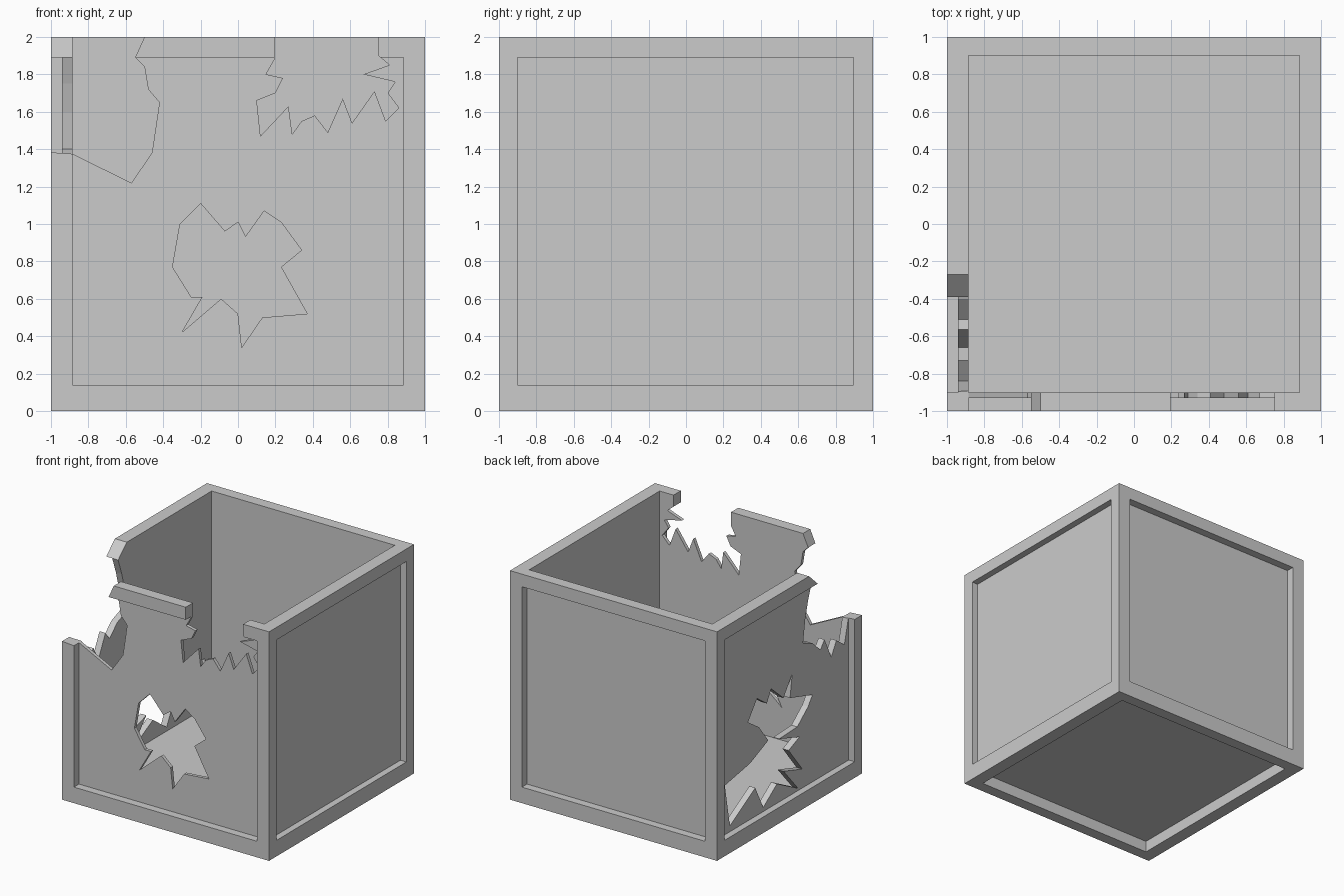
import bpy, bmesh

if "Cube" in bpy.data.objects:
    bpy.data.objects.remove(bpy.data.objects["Cube"])

cutters = []


def prism(name, outline, axis, lo, hi):
    """Extrude a 2D outline (other axis, z) along 'x' or 'y' from lo to hi."""
    bm = bmesh.new()
    place = (lambda u, z, d: (d, u, z)) if axis == 'x' else (lambda u, z, d: (u, d, z))
    face = bm.faces.new([bm.verts.new(place(u, z, lo)) for u, z in outline])
    ext = bmesh.ops.extrude_face_region(bm, geom=[face])['geom']
    for v in ext:
        if isinstance(v, bmesh.types.BMVert):
            v.co['xyz'.index(axis)] = hi
    bmesh.ops.recalc_face_normals(bm, faces=bm.faces)
    me = bpy.data.meshes.new(name)
    bm.to_mesh(me)
    bm.free()
    ob = bpy.data.objects.new(name, me)
    bpy.context.collection.objects.link(ob)
    return ob


def box(name, x0, x1, y0, y1, z0, z1):
    return prism(name, [(x0, z0), (x1, z0), (x1, z1), (x0, z1)], 'y', y0, y1)


IX, IY, Z0, Z1 = 0.885, 0.9, 0.14, 1.89

# Solid block that becomes the crate
crate = box("broken_crate", -1, 1, -1, 1, 0, 2)

# Open interior and recessed panels on the sides and bottom
cutters.append(box("interior", -IX, IX, -IY, IY, 0.14, 2.2))
cutters.append(box("bottom_recess", -IX, IX, -IY, IY, -0.2, 0.1))
for s in (-1, 1):
    xa, xb = sorted((s * 0.942, s * 1.2))
    ya, yb = sorted((s * 0.93, s * 1.2))
    cutters.append(box("side_recess", xa, xb, -IY, 0.895, Z0, Z1))
    cutters.append(box("face_recess", -IX, IX, ya, yb, Z0, Z1))

# Jagged hole in the front panel
front_hole = [(-.2, 1.11), (-.07, .96), (0, 1.01), (.04, .93), (.14, 1.07),
              (.23, 1.01), (.34, .86), (.23, .77), (.37, .52), (.13, .5),
              (.02, .34), (0, .52), (-.09, .6), (-.3, .42), (-.19, .61),
              (-.25, .61), (-.35, .77), (-.31, 1.0)]
# Broken top edge, right part of the front
front_bite = [(.195, 2.1), (.195, 1.88), (.15, 1.8), (.24, 1.78), (.2, 1.7),
              (.1, 1.66), (.12, 1.47), (.27, 1.63), (.29, 1.48), (.34, 1.55),
              (.41, 1.58), (.48, 1.49), (.56, 1.67), (.61, 1.54), (.73, 1.71),
              (.79, 1.55), (.86, 1.62), (.8, 1.7), (.84, 1.76), (.67, 1.8),
              (.81, 1.85), (.75, 1.9), (.75, 2.1)]
# Missing corner, front side
front_corner = [(-1.1, 2.1), (-1.1, 1.39), (-.885, 1.375), (-.57, 1.22),
                (-.46, 1.38), (-.42, 1.65), (-.48, 1.72), (-.5, 1.84),
                (-.55, 1.89), (-.5, 2), (-.5, 2.1)]
# Missing corner, left side
left_corner = [(-.27, 2.1), (-.27, 2), (-.39, 1.89), (-.34, 1.75), (-.3, 1.6),
               (-.27, 1.4), (-.4, 1.35), (-.51, 1.25), (-.565, 1.32),
               (-.66, 1.13), (-.73, 1.25), (-.84, 1.17), (-.9, 1.4),
               (-1.1, 1.4), (-1.1, 2.1)]
# Jagged hole in the left panel
left_hole = [(-.12, 1.19), (-.09, .99), (-.4, .9), (-.34, .82), (-.19, .7),
             (.06, .69), (-.22, .6), (-.07, .54), (-.26, .305), (0, .385),
             (-.2, .16), (.09, .31), (.28, .175), (.39, .39), (.74, .19),
             (.81, .57), (.46, .63), (.21, .735), (.34, .9), (.49, 1.0),
             (.365, 1.16), (.23, 1.065), (.17, 1.17), (0, 1.025)]

for name, outline in (("front_hole", front_hole), ("front_bite", front_bite),
                      ("front_corner", front_corner)):
    cutters.append(prism(name, outline, 'y', -1.1, -0.82))
for name, outline in (("left_corner", left_corner), ("left_hole", left_hole)):
    cutters.append(prism(name, outline, 'x', -1.1, -0.8))

# Cut everything, bake the result and drop the helpers
for c in cutters:
    c.hide_render = True
    m = crate.modifiers.new(c.name, 'BOOLEAN')
    m.operation, m.solver, m.object = 'DIFFERENCE', 'EXACT', c
baked = bpy.data.meshes.new_from_object(
    crate.evaluated_get(bpy.context.evaluated_depsgraph_get()))
crate.modifiers.clear()
crate.data = baked
for c in cutters:
    bpy.data.objects.remove(c)
